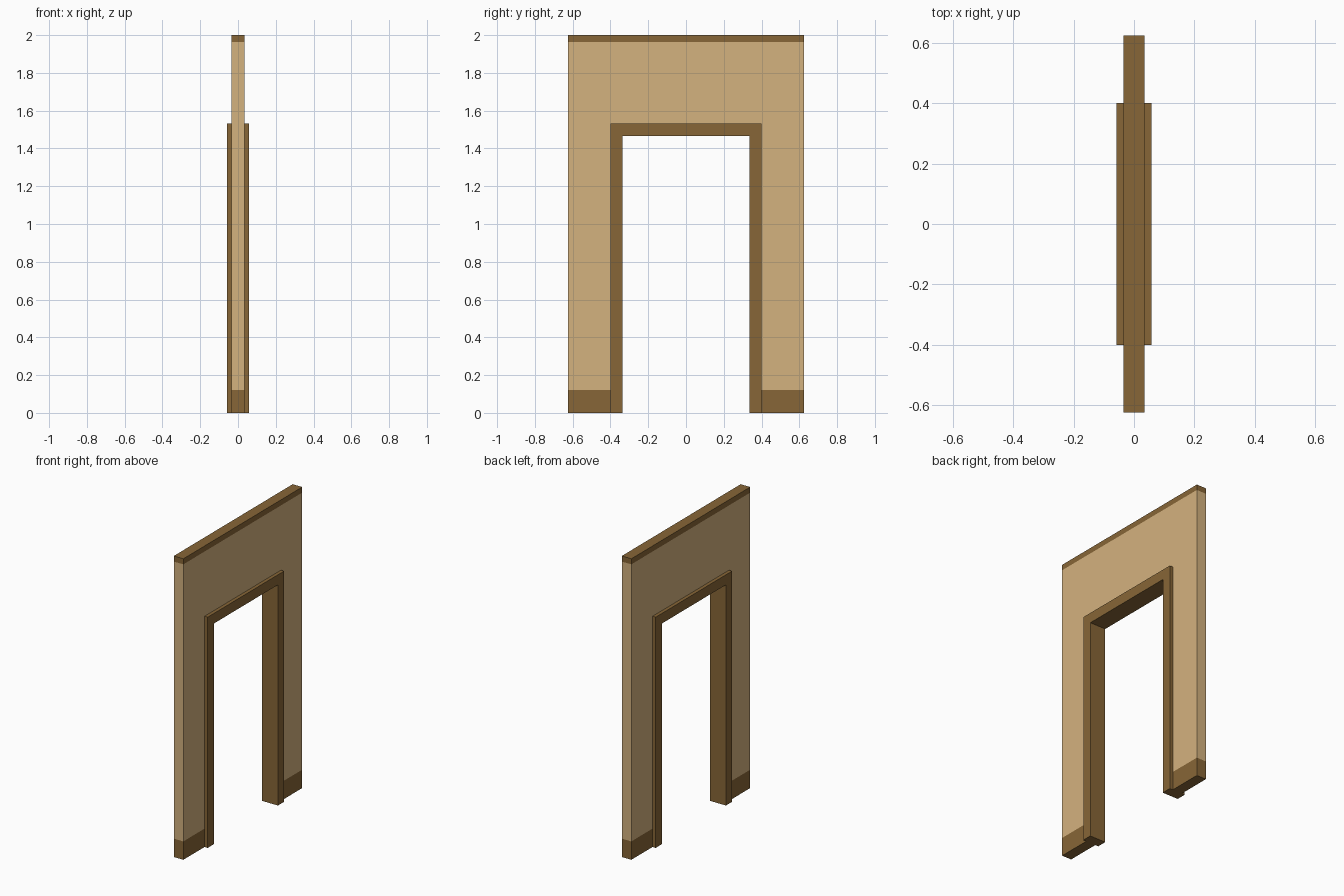
import bpy, bmesh

if "Cube" in bpy.data.objects:
    bpy.data.objects.remove(bpy.data.objects["Cube"])

WALL_X, WALL_Y, TOP = 0.035, 0.624, 2.0
BASE_Z, CAP_Z = 0.122, 1.963
FRAME_X, FRAME_OUT, FRAME_IN = 0.058, 0.401, 0.336
FRAME_TOP, OPEN_TOP = 1.533, 1.466


def material(name, color):
    m = bpy.data.materials.new(name)
    m.diffuse_color = (*color, 1)
    m.use_nodes = True
    m.node_tree.nodes["Principled BSDF"].inputs["Base Color"].default_value = m.diffuse_color
    return m


plaster = material("plaster", (0.658, 0.445, 0.212))
wood = material("wood", (0.242, 0.133, 0.038))


def extrude_profile(name, yz, half_x, mat):
    """Extrude a closed YZ outline symmetrically along x."""
    bm = bmesh.new()
    face = bm.faces.new([bm.verts.new((-half_x, y, z)) for y, z in yz])
    ext = bmesh.ops.extrude_face_region(bm, geom=[face])
    verts = [g for g in ext["geom"] if isinstance(g, bmesh.types.BMVert)]
    bmesh.ops.translate(bm, verts=verts, vec=(2 * half_x, 0, 0))
    bmesh.ops.recalc_face_normals(bm, faces=bm.faces)
    me = bpy.data.meshes.new(name)
    bm.to_mesh(me)
    bm.free()
    me.materials.append(mat)
    ob = bpy.data.objects.new(name, me)
    bpy.context.collection.objects.link(ob)
    return ob


def arch(out_y, top, in_y, in_top, bottom):
    """Upside-down U outline."""
    return [(-out_y, bottom), (-out_y, top), (out_y, top), (out_y, bottom),
            (in_y, bottom), (in_y, in_top), (-in_y, in_top), (-in_y, bottom)]


def rect(y0, y1, z0, z1):
    return [(y0, z0), (y1, z0), (y1, z1), (y0, z1)]


# Wall panel around the doorway
extrude_profile("wall", arch(WALL_Y, CAP_Z, FRAME_OUT, FRAME_TOP, BASE_Z), WALL_X, plaster)
# Trim strip along the top
extrude_profile("top_trim", rect(-WALL_Y, WALL_Y, CAP_Z, TOP), WALL_X, wood)
# Skirting on each side of the doorway
for side, s in (("left", -1), ("right", 1)):
    extrude_profile(f"skirting_{side}", rect(s * FRAME_OUT, s * WALL_Y, 0, BASE_Z), WALL_X, wood)
# Door frame standing proud of the wall
extrude_profile("door_frame", arch(FRAME_OUT, FRAME_TOP, FRAME_IN, OPEN_TOP, 0), FRAME_X, wood)
